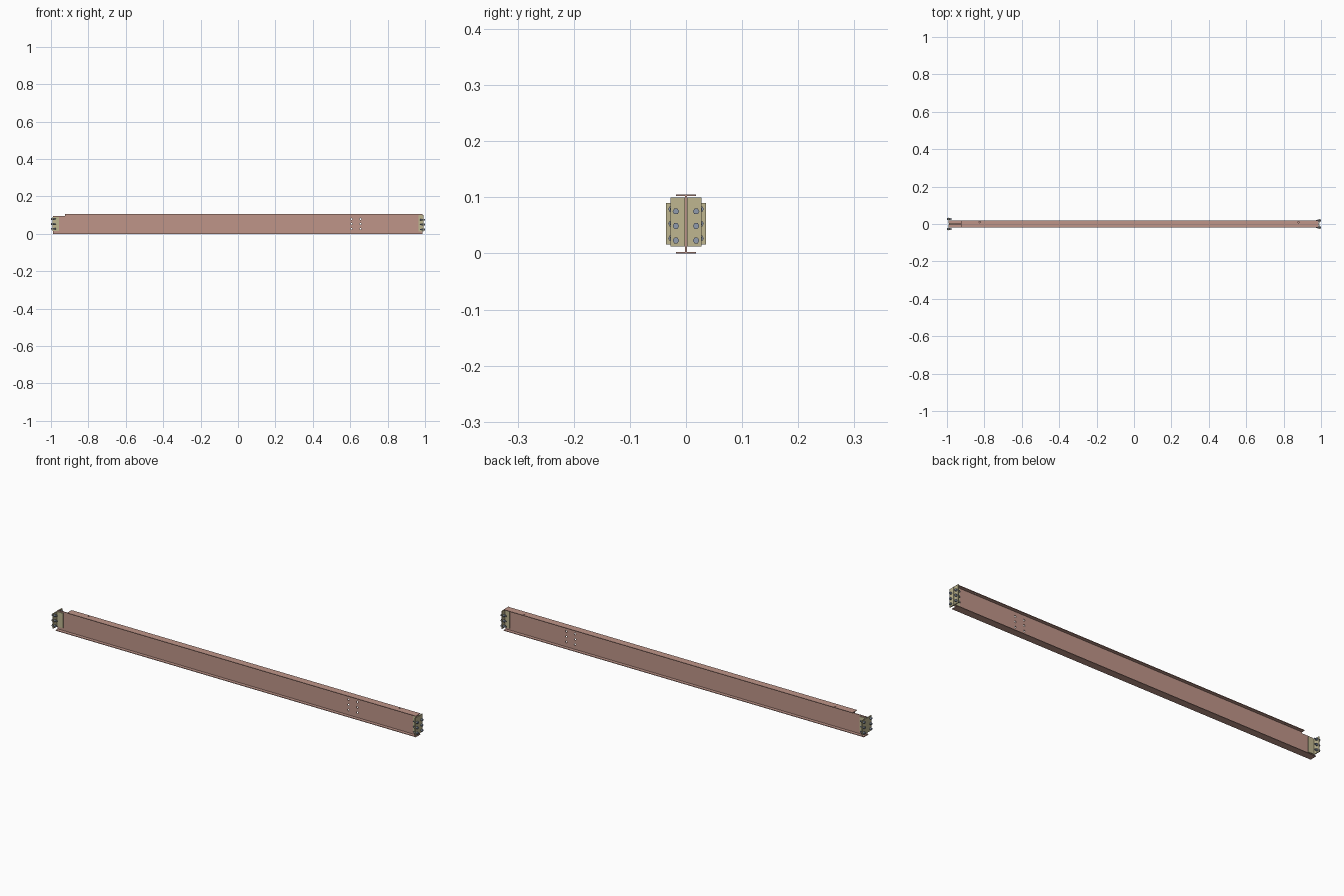
import bpy, bmesh, math
from mathutils import Matrix, Vector

if "Cube" in bpy.data.objects:
    bpy.data.objects.remove(bpy.data.objects["Cube"])


def material(name, rgb):
    m = bpy.data.materials.new(name)
    m.diffuse_color = (*rgb, 1)
    m.use_nodes = True
    m.node_tree.nodes["Principled BSDF"].inputs["Base Color"].default_value = m.diffuse_color
    return m


STEEL = material("painted_steel", (0.52, 0.30, 0.25))
CLEAT = material("cleat_steel", (0.52, 0.47, 0.28))
BOLT = material("bolt_steel", (0.28, 0.33, 0.42))


def finish(name, bm, mat=None):
    bmesh.ops.recalc_face_normals(bm, faces=bm.faces)
    me = bpy.data.meshes.new(name)
    bm.to_mesh(me)
    bm.free()
    ob = bpy.data.objects.new(name, me)
    bpy.context.collection.objects.link(ob)
    if mat:
        me.materials.append(mat)
    return ob


def extrude(name, points, vec, mat):
    bm = bmesh.new()
    face = bm.faces.new([bm.verts.new(p) for p in points])
    ext = bmesh.ops.extrude_face_region(bm, geom=[face])
    bmesh.ops.translate(bm, vec=vec, verts=[v for v in ext["geom"] if isinstance(v, bmesh.types.BMVert)])
    return finish(name, bm, mat)


def add_cylinder(bm, centre, axis, r, depth, sides):
    rot = Vector((0, 0, 1)).rotation_difference(Vector(axis)).to_matrix().to_4x4()
    bmesh.ops.create_cone(bm, cap_ends=True, segments=sides, radius1=r, radius2=r,
                          depth=depth, matrix=Matrix.Translation(centre) @ rot)


def cut(target, bm):
    cutter = finish("cutter", bm)
    cutter.hide_render = True
    mod = target.modifiers.new("cut", "BOOLEAN")
    mod.operation = "DIFFERENCE"
    mod.solver = "EXACT"
    mod.object = cutter
    bpy.context.view_layer.objects.active = target
    bpy.ops.object.modifier_apply(modifier=mod.name)
    bpy.data.objects.remove(cutter)


# I-section beam
X0, X1, H, F, TF, TW = -0.988, 0.987, 0.105, 0.018, 0.003, 0.0017
half = [(F, 0), (F, TF), (TW, TF), (TW, H - TF), (F, H - TF), (F, H)]
profile = half + [(-y, z) for y, z in reversed(half)]
beam = extrude("beam", [(X0, y, z) for y, z in profile], (X1 - X0, 0, 0), STEEL)

# coped top corner at the left end
bm = bmesh.new()
bmesh.ops.create_cube(bm, size=1, matrix=Matrix.Translation((-1.025, 0, 0.146)) @ Matrix.Diagonal((0.2, 0.1, 0.1, 1)))
cut(beam, bm)

# bolt holes in the web and two in the top flange
bm = bmesh.new()
for x in (0.607, 0.655):
    for z in (0.027, 0.053, 0.079):
        add_cylinder(bm, (x, 0, z), (0, 1, 0), 0.0045, 0.02, 16)
for x in (-0.825, 0.88):
    add_cylinder(bm, (x, 0.01, H), (0, 0, 1), 0.004, 0.02, 16)
cut(beam, bm)


# paired angle cleats with hex bolts at each end
def end_connection(side, s, face, reach, leg, z0, z1, bolt_y, bolt_z):
    t = 0.004
    for label, k in (("front", -1), ("back", 1)):
        shape = [(0, TW), (0, reach), (t, reach), (t, TW + t), (leg, TW + t), (leg, TW)]
        extrude(f"{side}_{label}_angle", [(s * (face - d), k * y, z0) for d, y in shape],
                (0, 0, z1 - z0), CLEAT)
        for i, z in enumerate(bolt_z):
            bm = bmesh.new()
            # head, shank and nut
            for a, b, r, n in ((face, 1.0, 0.0058, 6), (face - 0.019, face + 0.004, 0.003, 12),
                               (face - t - 0.008, face - t, 0.0058, 6)):
                add_cylinder(bm, (s * (a + b) / 2, k * bolt_y, z), (1, 0, 0), r, b - a, n)
            finish(f"{side}_{label}_bolt_{i + 1}", bm, BOLT)


end_connection("left", -1, 0.992, 0.036, 0.036, 0.016, 0.09, 0.026, (0.027, 0.053, 0.079))
end_connection("right", 1, 0.992, 0.028, 0.028, 0.012, 0.1, 0.018, (0.023, 0.049, 0.075))
